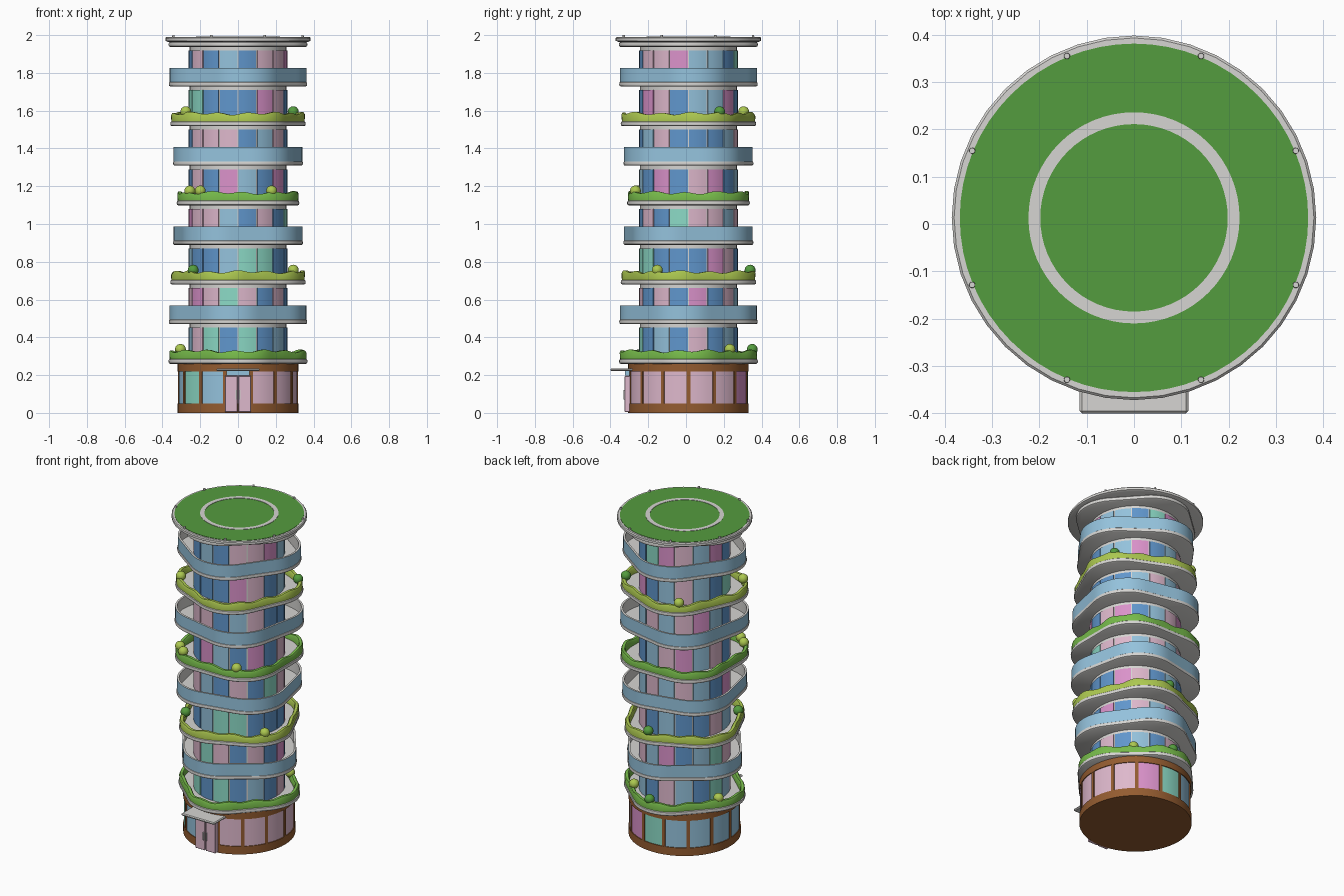
import bpy, bmesh, math
from mathutils import Vector

if "Cube" in bpy.data.objects:
    bpy.data.objects.remove(bpy.data.objects["Cube"])

CY = 0.013          # tower axis sits slightly behind the origin
STEP = 0.2097       # storey height
TAU = 2 * math.pi


def mat(name, r, g, b):
    m = bpy.data.materials.new(name)
    lin = [((c / 255 + 0.055) / 1.055) ** 2.4 for c in (r, g, b)]
    m.diffuse_color = (*lin, 1)
    m.use_nodes = True
    m.node_tree.nodes["Principled BSDF"].inputs["Base Color"].default_value = m.diffuse_color
    return m


GREY = mat("light_grey", 214, 213, 210)
BROWN = mat("brown", 148, 92, 48)
PAD = mat("pad_green", 84, 156, 62)
HEDGE = mat("hedge_green", 118, 186, 74)
LIME = mat("lime", 172, 200, 80)
BLUE = mat("blue", 96, 150, 204)
LIGHT = mat("light_blue", 148, 194, 220)
PALE = mat("pale_pink", 222, 184, 204)
PINK = mat("pink", 218, 146, 202)
MINT = mat("mint", 140, 218, 198)
GLASS = [BLUE, LIGHT, PALE, PINK, MINT]
CODE = "BLPMT"


def finish(name, bm, mats, smooth=True):
    bmesh.ops.recalc_face_normals(bm, faces=bm.faces)
    me = bpy.data.meshes.new(name)
    bm.to_mesh(me)
    bm.free()
    ob = bpy.data.objects.new(name, me)
    bpy.context.collection.objects.link(ob)
    for m in mats:
        me.materials.append(m)
    if smooth:
        bpy.ops.object.select_all(action='DESELECT')
        ob.select_set(True)
        bpy.context.view_layer.objects.active = ob
        bpy.ops.object.shade_smooth_by_angle(angle=math.radians(35))
    return ob


def loft(name, loops, mats, closed=False, idx=None):
    """Skin equal-length loops; closed joins last to first, otherwise cap both ends."""
    bm = bmesh.new()
    rows = [[bm.verts.new(p) for p in lp] for lp in loops]
    n = len(rows[0])
    for j in range(len(rows) if closed else len(rows) - 1):
        a, b = rows[j], rows[(j + 1) % len(rows)]
        for i in range(n):
            f = bm.faces.new((a[i], a[(i + 1) % n], b[(i + 1) % n], b[i]))
            f.material_index = idx[j] if idx else 0
    if not closed:
        bm.faces.new(rows[0])
        bm.faces.new(rows[-1])
    return finish(name, bm, mats)


def circle(r, z, n=48):
    return [(r * math.cos(TAU * i / n), CY + r * math.sin(TAU * i / n), z) for i in range(n)]


def outline(inset, turn, z):
    """Rounded square, turned about the tower axis; z may be a function of the index."""
    k, r, pts = 0.105, 0.22 - inset, []
    for c in range(4):
        base = math.pi / 2 * c
        centre = Vector((k, k))
        for i in range(13):
            a = math.pi / 2 * i / 12
            p = centre + Vector((math.cos(a), math.sin(a))) * r
            pts.append((base, p))
        for i in range(1, 8):
            pts.append((base, Vector((k - 2 * k * i / 8, k + r))))
    out = []
    for i, (base, p) in enumerate(pts):
        a = base + turn
        x, y = p.x * math.cos(a) - p.y * math.sin(a), p.x * math.sin(a) + p.y * math.cos(a)
        out.append((x, CY + y, z(i) if callable(z) else z))
    return out


def arc_block(bm, r0, r1, a0, a1, z0, z1, index=0, n=4):
    """Curved box between two radii and two angles."""
    secs = []
    for i in range(n + 1):
        a = a0 + (a1 - a0) * i / n
        secs.append([bm.verts.new((r * math.cos(a), CY + r * math.sin(a), z))
                     for r, z in ((r0, z0), (r1, z0), (r1, z1), (r0, z1))])
    faces = [bm.faces.new(secs[0]), bm.faces.new(secs[-1])]
    for a, b in zip(secs, secs[1:]):
        for j in range(4):
            faces.append(bm.faces.new((a[j], a[(j + 1) % 4], b[(j + 1) % 4], b[j])))
    for f in faces:
        f.material_index = index


def box(name, x, y, z, m, bevel=0):
    bm = bmesh.new()
    bmesh.ops.create_cube(bm, size=1)
    for v in bm.verts:
        v.co = [c[0] + (c[1] - c[0]) * (t + 0.5) for c, t in zip((x, y, z), v.co)]
    if bevel:
        bmesh.ops.bevel(bm, geom=bm.edges[:], offset=bevel, segments=1, affect='EDGES')
    return finish(name, bm, [m], False)


# Ground floor: brown drum with bands, mullions and fourteen panels
loft("base_drum", [circle(0.309, 0.0, 56), circle(0.309, 0.262, 56)], [BROWN])
for nm, z0, z1 in (("base_plinth", 0, 0.05), ("base_cornice", 0.22, 0.264)):
    loft(nm, [circle(0.319, z0, 56), circle(0.319, z1, 56)], [BROWN])
bm, bm2 = bmesh.new(), bmesh.new()
seg = TAU / 14
for k, c in enumerate("PPPPPPMTLLLLTL"):
    mid = -math.pi / 2 + k * seg
    arc_block(bm, 0.30, 0.314, mid - seg / 2, mid + seg / 2, 0.045, 0.225, CODE.index(c))
    edge = mid + seg / 2
    arc_block(bm2, 0.30, 0.318, edge - 0.03, edge + 0.03, 0.045, 0.225, 0, 1)
finish("base_panels", bm, GLASS)
finish("base_mullions", bm2, [BROWN])

# Entrance: double door, transom, handles and canopy
for s, nm in ((-1, "left"), (1, "right")):
    box("door_" + nm, sorted((s * 0.002, s * 0.07)), (-0.325, -0.28), (0.004, 0.195), PALE, 0.003)
    box("door_handle_" + nm, sorted((s * 0.006, s * 0.012)), (-0.332, -0.32), (0.07, 0.12), GREY)
box("door_transom", (-0.06, 0.06), (-0.322, -0.28), (0.197, 0.222), LIGHT)
box("canopy", (-0.115, 0.115), (-0.4, -0.27), (0.222, 0.236), GREY, 0.005)

# Tower core and coloured windows, sixteen to a storey
loft("tower_core", [circle(0.256, 0.25, 64), circle(0.256, 1.95, 64)], [GREY])
FLOORS = ["TBLBPBLBPLBTLPTB", "PBPBMBPLMBLTPMPT", "TTBBBMPBLBBPLBBL", "BPBTPPLPLPLBMPPL",
          "LBMBPMBLPMLPBPBM", "BLPBBBLPLPMLBPPP", "BMPBLLMBLPLBTTBB", "BPPMLLBTMPLMBPBL"]
bm = bmesh.new()
for f, row in enumerate(FLOORS):
    z0 = 0.288 + f * STEP
    for k, c in enumerate(row):
        a = -math.pi / 2 + k * TAU / 16
        arc_block(bm, 0.25, 0.261, a + 0.014, a + TAU / 16 - 0.014, z0, z0 + 0.163, CODE.index(c))
finish("windows", bm, GLASS)

# Balconies: each slab turns twelve degrees; hedges and blue parapets alternate
for f in range(9):
    z = 0.26 + f * STEP
    t = math.radians(48 - 12 * f)
    loft(f"slab_{f}", [outline(d, t, z + h) for d, h in
                       ((0.008, 0), (0.002, 0.004), (0, 0.012), (0.002, 0.022), (0.008, 0.027))], [GREY])
    if f == 8:
        break
    if f % 2:
        loft(f"parapet_{f}", [outline(d, t, z + h) for d, h in
                              ((0.004, 0.022), (0.004, 0.098), (0.016, 0.098), (0.016, 0.022))],
             [LIGHT, GREY], True, [0, 1, 1, 0])
    else:
        def wave(h):
            return lambda i: h + 0.006 * math.sin(TAU * i * 13 / 80) + 0.003 * math.sin(TAU * i * 5 / 80)
        loft(f"hedge_{f}", [outline(0.006, t, z + 0.022), outline(0.004, t, wave(z + 0.058)),
                            outline(0.009, t, wave(z + 0.067)), outline(0.025, t, wave(z + 0.067)),
                            outline(0.031, t, wave(z + 0.058)), outline(0.031, t, z + 0.022)],
             [LIME if f % 4 else HEDGE], True)

# Round bushes: storey, angle in degrees, colour
for f, deg, m in ((0, 163, LIME), (0, 50, LIME), (0, 88, PAD), (2, 220, PAD), (2, 330, LIME), (2, 86, PAD),
                  (4, 222, LIME), (4, 234, LIME), (4, 302, LIME), (6, 213, LIME), (6, 28, PAD), (6, 118, LIME)):
    d = Vector((math.cos(math.radians(deg)), math.sin(math.radians(deg))))
    ring = outline(0.03, math.radians(48 - 12 * f), 0)
    p = max(ring, key=lambda q: Vector((q[0], q[1] - CY)).normalized().dot(d))
    bm = bmesh.new()
    bmesh.ops.create_icosphere(bm, subdivisions=3, radius=0.029)
    bmesh.ops.translate(bm, verts=bm.verts, vec=(p[0], p[1], 0.26 + f * STEP + 0.076))
    finish("bush", bm, [m])

# Rooftop landing pad with green field, painted ring and edge lights
loft("pad_rim", [circle(r, z, 40) for r, z in
                 ((0.372, 1.964), (0.385, 1.97), (0.385, 1.984), (0.38, 1.989))], [GREY])
loft("pad_field", [circle(0.368, 1.985, 64), circle(0.368, 1.991, 64)], [PAD])
loft("pad_ring", [circle(r, z, 64) for r, z in
                  ((0.198, 1.988), (0.223, 1.988), (0.223, 1.993), (0.198, 1.993))], [GREY], True)
for k in range(8):
    a = TAU * (k + 0.5) / 8
    bm = bmesh.new()
    bmesh.ops.create_cone(bm, cap_ends=True, segments=12, radius1=0.007, radius2=0.006, depth=0.016)
    bmesh.ops.translate(bm, verts=bm.verts,
                        vec=(0.37 * math.cos(a), CY + 0.37 * math.sin(a), 1.992))
    finish("edge_light", bm, [GREY])
